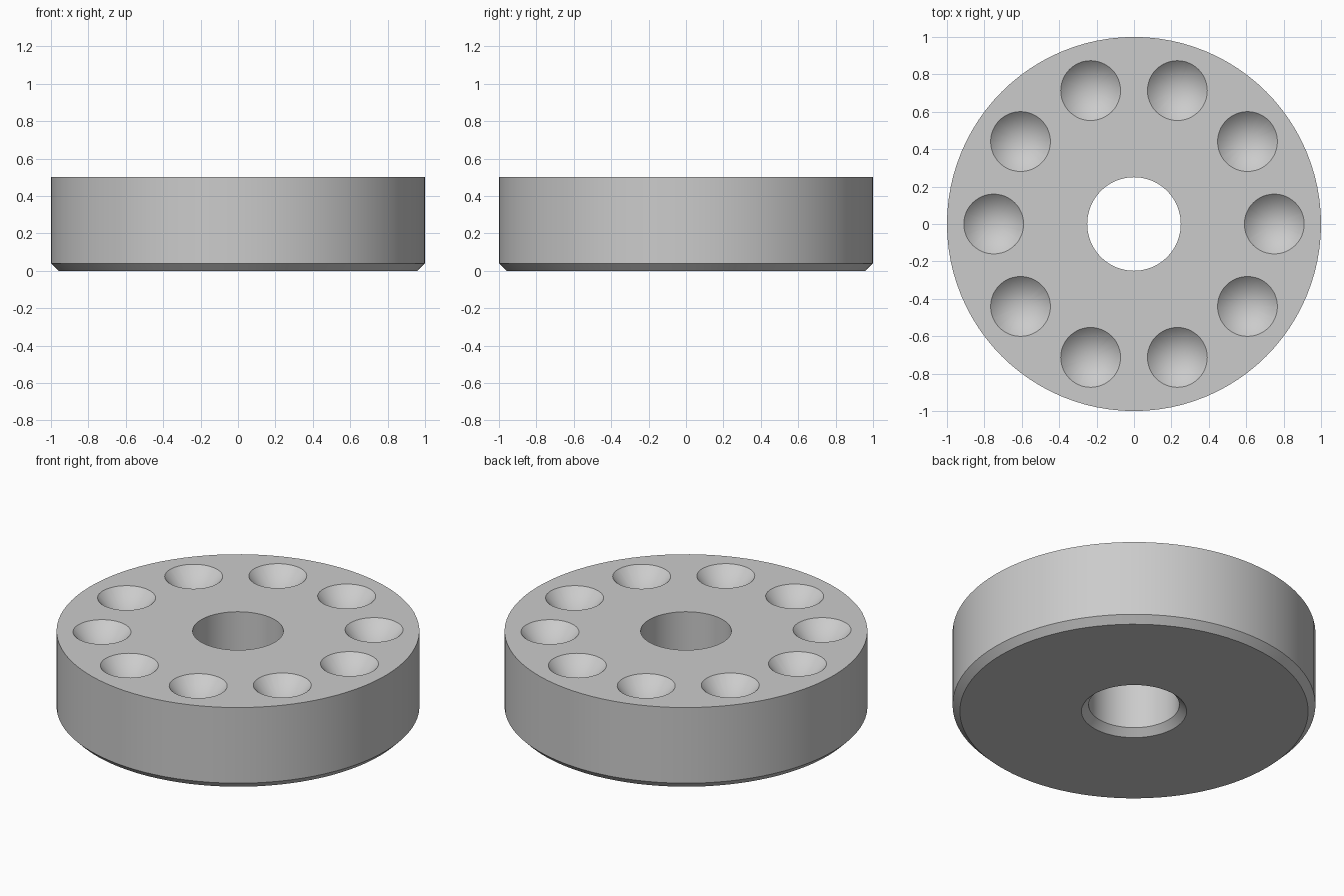
import bpy, bmesh, math
from mathutils import Matrix, Vector

if "Cube" in bpy.data.objects:
    bpy.data.objects.remove(bpy.data.objects["Cube"], do_unlink=True)

HEIGHT, OUTER, BORE, CHAMFER = 0.5, 1.0, 0.25, 0.04
PIT_COUNT, PIT_RING, PIT_RADIUS, PIT_DEPTH = 10, 0.75, 0.16, 0.16
SEGMENTS = 96

# Plain grey material
grey = bpy.data.materials.new("light grey")
grey.use_nodes = True
colour = (0.6, 0.6, 0.6, 1)
grey.diffuse_color = colour
grey.node_tree.nodes["Principled BSDF"].inputs["Base Color"].default_value = colour


def add_object(name, bm):
    bmesh.ops.recalc_face_normals(bm, faces=bm.faces)
    mesh = bpy.data.meshes.new(name)
    bm.to_mesh(mesh)
    bm.free()
    mesh.materials.append(grey)
    obj = bpy.data.objects.new(name, mesh)
    bpy.context.collection.objects.link(obj)
    return obj


# Disc: a closed section turned about the z axis, chamfered along the bottom
section = [
    (BORE, HEIGHT), (OUTER, HEIGHT),
    (OUTER, CHAMFER), (OUTER - CHAMFER, 0),
    (BORE + CHAMFER, 0), (BORE, CHAMFER),
]
bm = bmesh.new()
verts = [bm.verts.new((r, 0, z)) for r, z in section]
edges = [bm.edges.new((v, verts[i - 1])) for i, v in enumerate(verts)]
bmesh.ops.spin(bm, geom=verts + edges, cent=(0, 0, 0), axis=(0, 0, 1),
               angle=math.tau, steps=SEGMENTS, use_merge=True)
bmesh.ops.remove_doubles(bm, verts=bm.verts, dist=1e-4)
disc = add_object("disc", bm)

# Ring of conical pits, cut from the top face
lift = 0.02
scale = 1 + lift / PIT_DEPTH
bm = bmesh.new()
for i in range(PIT_COUNT):
    angle = math.tau * i / PIT_COUNT
    place = Matrix.Translation(Vector((
        PIT_RING * math.cos(angle), PIT_RING * math.sin(angle),
        HEIGHT + lift - PIT_DEPTH * scale / 2)))
    bmesh.ops.create_cone(bm, cap_ends=True, segments=48, radius1=0,
                          radius2=PIT_RADIUS * scale,
                          depth=PIT_DEPTH * scale, matrix=place)
bmesh.ops.remove_doubles(bm, verts=bm.verts, dist=1e-4)
cutter = add_object("pit_cutter", bm)
cutter.hide_render = True

cut = disc.modifiers.new("pits", "BOOLEAN")
cut.operation = "DIFFERENCE"
cut.solver = "EXACT"
cut.object = cutter

bpy.ops.object.select_all(action="DESELECT")
disc.select_set(True)
bpy.context.view_layer.objects.active = disc
bpy.ops.object.modifier_apply(modifier=cut.name)
bpy.data.objects.remove(cutter, do_unlink=True)

# Smooth curved walls, crisp rims
bpy.ops.object.shade_smooth_by_angle(angle=math.radians(30))
